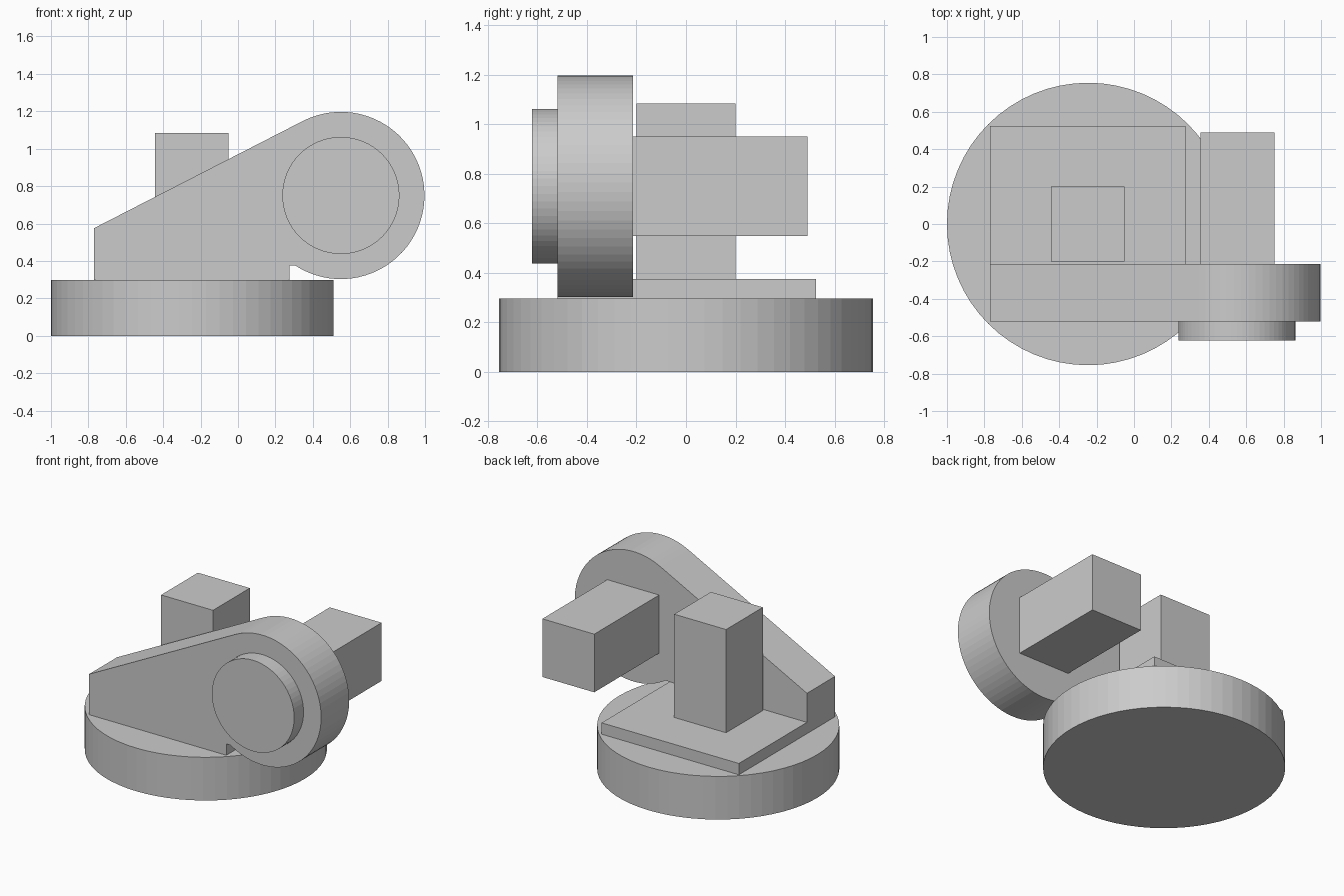
import bpy
import bmesh
from math import cos, sin, radians
from mathutils import Vector

cube = bpy.data.objects.get("Cube")
if cube:
    bpy.data.objects.remove(cube, do_unlink=True)

grey = bpy.data.materials.new("light grey")
grey.use_nodes = True
grey.diffuse_color = (0.6, 0.6, 0.6, 1)
grey.node_tree.nodes["Principled BSDF"].inputs["Base Color"].default_value = (0.6, 0.6, 0.6, 1)


def prism(name, outline, depth):
    """Extrude a closed outline along the depth vector."""
    bm = bmesh.new()
    face = bm.faces.new([bm.verts.new(p) for p in outline])
    grown = bmesh.ops.extrude_face_region(bm, geom=[face], use_keep_orig=True)
    moved = [g for g in grown["geom"] if isinstance(g, bmesh.types.BMVert)]
    bmesh.ops.translate(bm, verts=moved, vec=Vector(depth))
    bmesh.ops.recalc_face_normals(bm, faces=bm.faces)
    mesh = bpy.data.meshes.new(name)
    bm.to_mesh(mesh)
    bm.free()
    mesh.materials.append(grey)
    obj = bpy.data.objects.new(name, mesh)
    bpy.context.collection.objects.link(obj)
    return obj


def arc(cx, cy, radius, start, end, steps):
    angles = [radians(start + (end - start) * i / steps) for i in range(steps + 1)]
    return [(cx + radius * cos(a), cy + radius * sin(a)) for a in angles]


def box(name, x0, x1, y0, y1, z0, z1):
    outline = [(x0, y0, z0), (x1, y0, z0), (x1, y1, z0), (x0, y1, z0)]
    return prism(name, outline, (0, 0, z1 - z0))


BASE_TOP = 0.297
HUB_X, HUB_Z = 0.55, 0.75
ARM_FRONT, ARM_BACK = -0.52, -0.215

# Round base
circle = arc(-0.245, 0, 0.755, 0, 360, 64)[:-1]
prism("round_base", [(x, y, 0) for x, y in circle], (0, 0, BASE_TOP))

# Floor plate and upright post
box("floor_plate", -0.77, 0.275, ARM_BACK, 0.525, BASE_TOP, 0.375)
box("upright_post", -0.445, -0.05, -0.2, 0.2, 0.375, 1.085)

# Side arm: a wedge that sweeps tangentially into a round hub
side = [(-0.77, 0.575), (-0.77, BASE_TOP), (0.275, BASE_TOP), (0.275, 0.375)]
side += arc(HUB_X, HUB_Z, 0.447, -123, 117, 48)
prism("side_arm", [(x, ARM_FRONT, z) for x, z in side], (0, ARM_BACK - ARM_FRONT, 0))

# Raised disc on the hub front
disc = arc(HUB_X, HUB_Z, 0.313, 0, 360, 64)[:-1]
prism("hub_disc", [(x, -0.622, z) for x, z in disc], (0, ARM_FRONT + 0.622, 0))

# Square bar behind the hub
box("hub_bar", 0.355, 0.75, ARM_BACK, 0.49, 0.55, 0.95)
